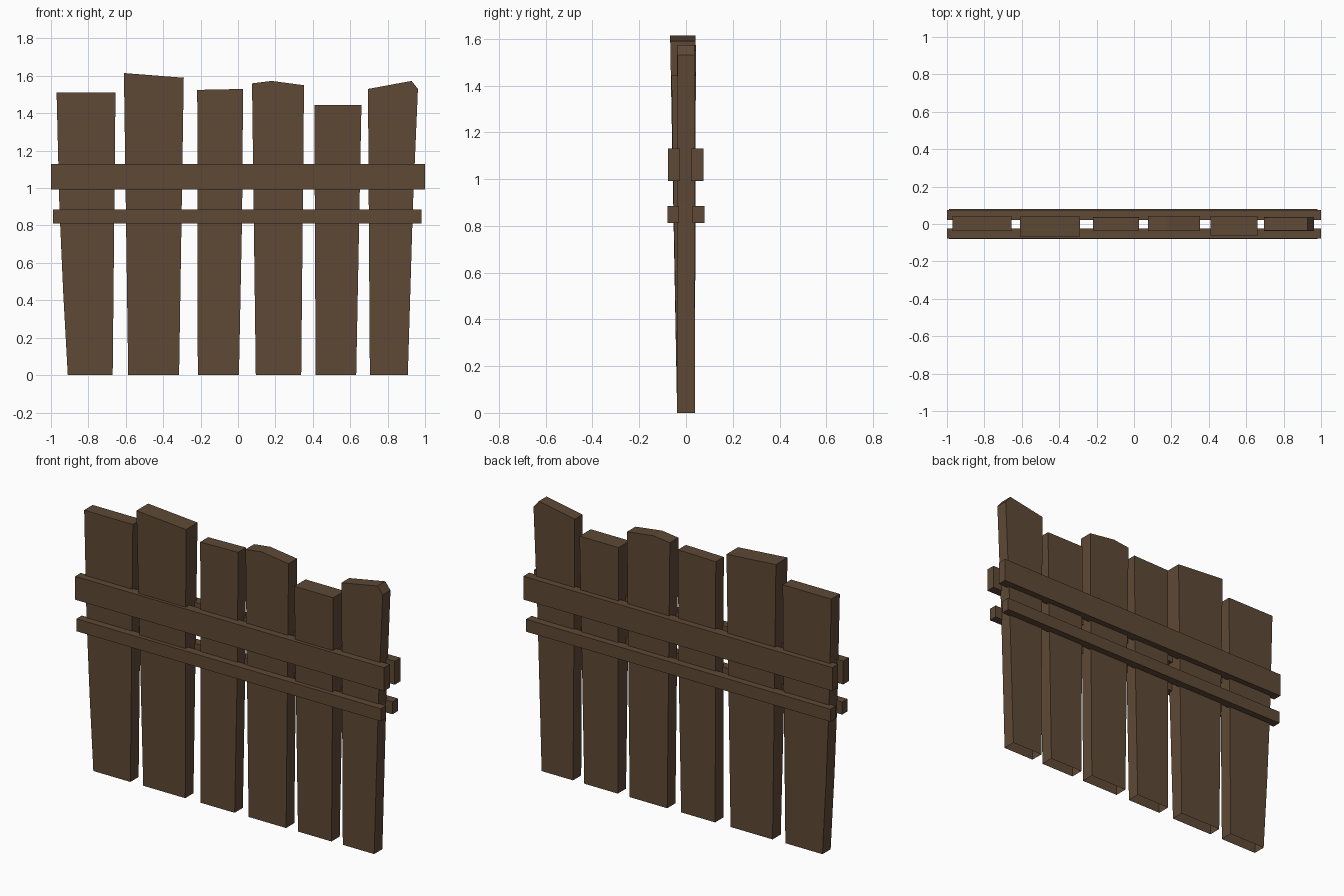
import bpy

if "Cube" in bpy.data.objects:
    bpy.data.objects.remove(bpy.data.objects["Cube"])

wood = bpy.data.materials.new("dark_brown_wood")
wood.diffuse_color = (0.112, 0.067, 0.036, 1)
wood.use_nodes = True
wood.node_tree.nodes["Principled BSDF"].inputs["Base Color"].default_value = wood.diffuse_color


def make_object(name, verts, faces):
    mesh = bpy.data.meshes.new(name)
    mesh.from_pydata(verts, [], faces)
    mesh.materials.append(wood)
    obj = bpy.data.objects.new(name, mesh)
    bpy.context.collection.objects.link(obj)
    return obj


def plank(name, outline, front_top, back_top):
    """Outline runs counter-clockwise from the two ground points; underside is open.
    Front and back faces lean in a straight line towards their top depth."""
    n = len(outline)
    top = max(z for x, z in outline)

    def depth(y0, y1, z):
        return y0 + (y1 - y0) * z / top

    front = [(x, depth(-0.038, front_top, z), z) for x, z in outline]
    back = [(x, depth(0.038, back_top, z), z) for x, z in outline]
    faces = [tuple(range(n)), tuple(range(2 * n - 1, n - 1, -1))]
    faces += [(i, i + n, (i + 1) % n + n, (i + 1) % n) for i in range(1, n)]
    make_object(name, front + back, faces)


def rail(name, x0, x1, y0, y1, z0, z1):
    verts = [(x, y, z) for x in (x0, x1) for y in (y0, y1) for z in (z0, z1)]
    faces = [(0, 1, 3, 2), (4, 6, 7, 5), (0, 4, 5, 1),
             (2, 3, 7, 6), (0, 2, 6, 4), (1, 5, 7, 3)]
    make_object(name, verts, faces)


# Uneven upright planks: outline (x, z), front depth at top, back depth at top
planks = [
    ([(-0.91, 0), (-0.67, 0), (-0.655, 1.51), (-0.97, 1.51),
      (-0.955, 0.9), (-0.935, 0.45)], -0.037, 0.042),
    ([(-0.587, 0), (-0.315, 0), (-0.29, 1.59), (-0.61, 1.615)], -0.068, 0.04),
    ([(-0.215, 0), (0.005, 0), (0.022, 0.85), (0.027, 1.53),
      (-0.218, 1.525)], -0.038, 0.036),
    ([(0.095, 0), (0.338, 0), (0.353, 1.55), (0.18, 1.573),
      (0.075, 1.56)], -0.037, 0.042),
    ([(0.415, 0), (0.632, 0), (0.66, 1.443), (0.408, 1.443)], -0.062, 0.042),
    ([(0.705, 0), (0.908, 0), (0.935, 0.9), (0.962, 1.53),
      (0.928, 1.573), (0.695, 1.53)], -0.036, 0.036),
]
for i, (outline, front_top, back_top) in enumerate(planks):
    plank(f"plank_{i + 1}", outline, front_top, back_top)

# Wide and narrow cross rails on both sides
rail("upper_rail_front", -1.0, 1.0, -0.077, -0.025, 0.993, 1.13)
rail("upper_rail_back", -1.0, 1.0, 0.021, 0.075, 0.993, 1.13)
rail("lower_rail_front", -0.99, 0.98, -0.079, -0.03, 0.812, 0.885)
rail("lower_rail_back", -0.99, 0.98, 0.028, 0.079, 0.812, 0.885)
